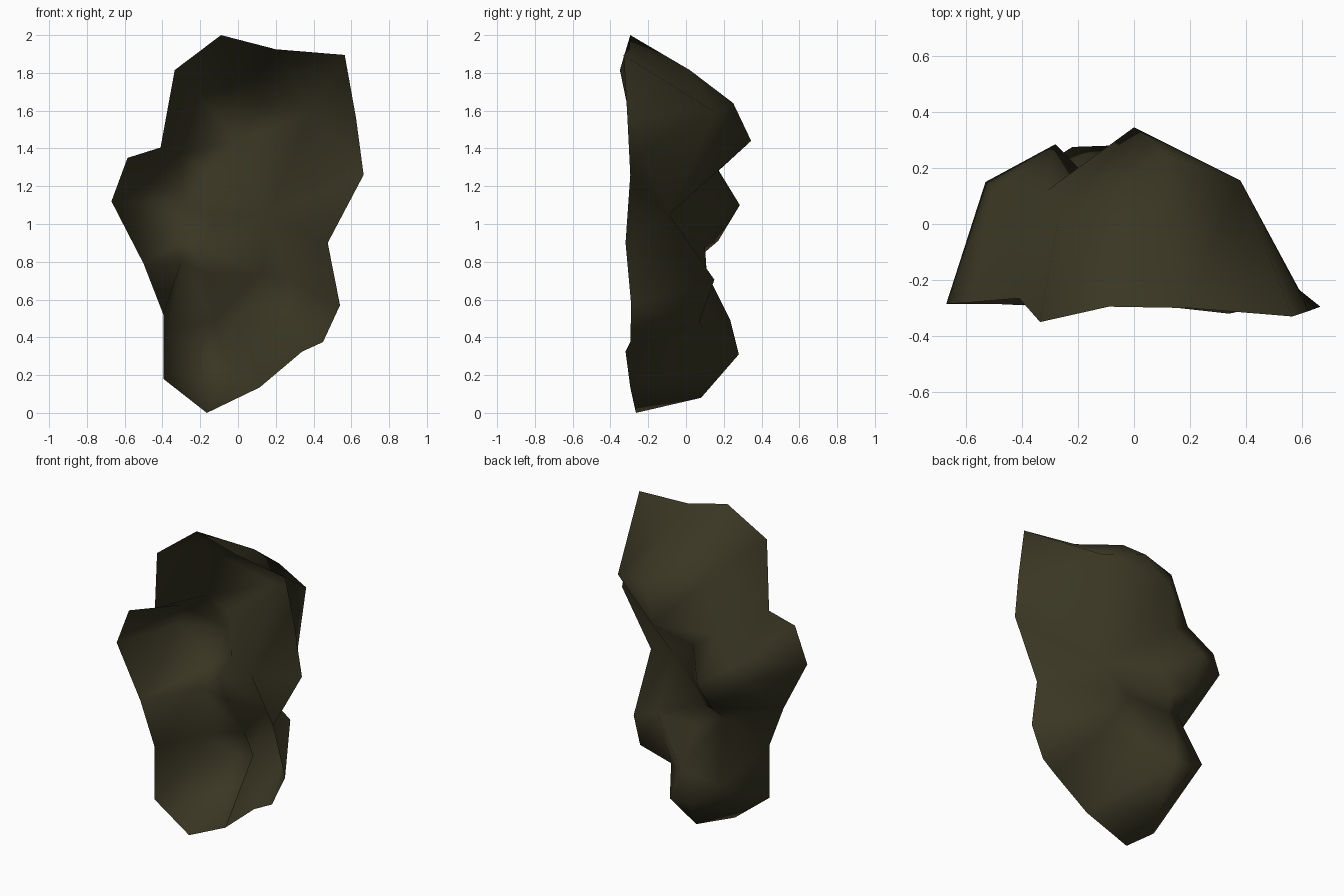
import bpy
import bmesh
from mathutils import Vector
from mathutils.geometry import delaunay_2d_cdt

if "Cube" in bpy.data.objects:
    bpy.data.objects.remove(bpy.data.objects["Cube"])

# Open rim of the shell, clockwise from the top (x, y, z)
rim = [(-.09, -.295, 2.0), (.20, -.30, 1.925), (.565, -.33, 1.895), (.625, -.31, 1.56),
       (.665, -.295, 1.26), (.475, -.32, .90), (.54, -.29, .57), (.45, -.295, .375),
       (.34, -.32, .325), (.115, -.295, .135), (-.165, -.265, 0), (-.395, -.29, .18),
       (-.395, -.29, .52), (-.50, -.285, .79), (-.67, -.285, 1.12), (-.585, -.28, 1.35),
       (-.41, -.265, 1.405), (-.335, -.35, 1.815)]

# Peaks and hollows of the three bulges
bumps = {
    "crown_l": (-.27, .02, 1.75), "crown_r": (.10, .02, 1.815),
    "top_back": (.12, .25, 1.64), "top_peak": (0, .345, 1.44), "top_right": (.38, .155, 1.59),
    "right_edge": (.59, -.235, 1.38),
    "notch": (-.17, .17, 1.28), "lobe_top": (-.31, .12, 1.37), "lobe_up": (-.50, .13, 1.25),
    "lobe_peak": (-.28, .285, 1.10), "lobe_side": (-.53, .15, 1.11), "lobe_low": (-.30, .17, .91),
    "hollow": (.16, -.09, 1.05), "hollow_l": (-.12, .10, 1.02), "waist": (-.20, .10, .885),
    "valley_l": (-.30, .04, .80),
    "shelf_l": (-.17, .11, .74), "shelf_m": (.13, .11, .74), "shelf_r": (.27, .15, .705),
    "low_right": (.28, .07, .48), "groove": (.04, .095, .435), "low_mid": (-.12, .235, .49),
    "low_peak": (-.08, .28, .31), "low_peak_l": (-.22, .275, .31),
    "low_left": (-.37, .18, .43), "foot": (-.13, .08, .08),
}
names = list(bumps)
pts = rim + [bumps[n] for n in names]


def idx(k):
    return k if isinstance(k, int) else len(rim) + names.index(k)


# Ridges and creases kept as edges
creases = [("notch", "hollow"), ("hollow", "waist"), ("hollow", 5), ("hollow", "shelf_m"),
           ("lobe_peak", "lobe_low"), ("lobe_low", 13), ("lobe_peak", "hollow_l"),
           ("waist", "valley_l"), ("valley_l", 12), ("valley_l", "shelf_l"),
           ("valley_l", "low_left"), ("valley_l", "low_mid"),
           ("shelf_l", "shelf_m"), ("shelf_m", "shelf_r"), ("shelf_m", "groove"),
           ("groove", 8), ("groove", "low_right"), ("groove", "low_peak"),
           ("crown_l", "crown_r"), ("crown_l", "top_peak"), ("notch", "lobe_top"),
           ("lobe_top", 16), ("crown_l", 17), ("low_mid", "low_peak")]
n = len(rim)
edges = [(i, (i + 1) % n) for i in range(n)] + [(idx(a), idx(b)) for a, b in creases]
verts2, _, tris, origin, _, _ = delaunay_2d_cdt(
    [Vector((p[0], p[2])) for p in pts], edges, [], 1, 1e-5)

# Build the bulging shell, facing back
bm = bmesh.new()
vs = [bm.verts.new((v.x, pts[o[0]][1] if o else 0, v.y)) for v, o in zip(verts2, origin)]
for t in tris:
    f = bm.faces.new([vs[i] for i in reversed(t)])
    f.smooth = True
mesh = bpy.data.meshes.new("foliage_shell")
bm.to_mesh(mesh)
bm.free()

mat = bpy.data.materials.new("dark olive")
mat.diffuse_color = (.041, .037, .017, 1)
mat.use_nodes = True
mat.node_tree.nodes["Principled BSDF"].inputs["Base Color"].default_value = mat.diffuse_color
mesh.materials.append(mat)
obj = bpy.data.objects.new("foliage_shell", mesh)
bpy.context.collection.objects.link(obj)
